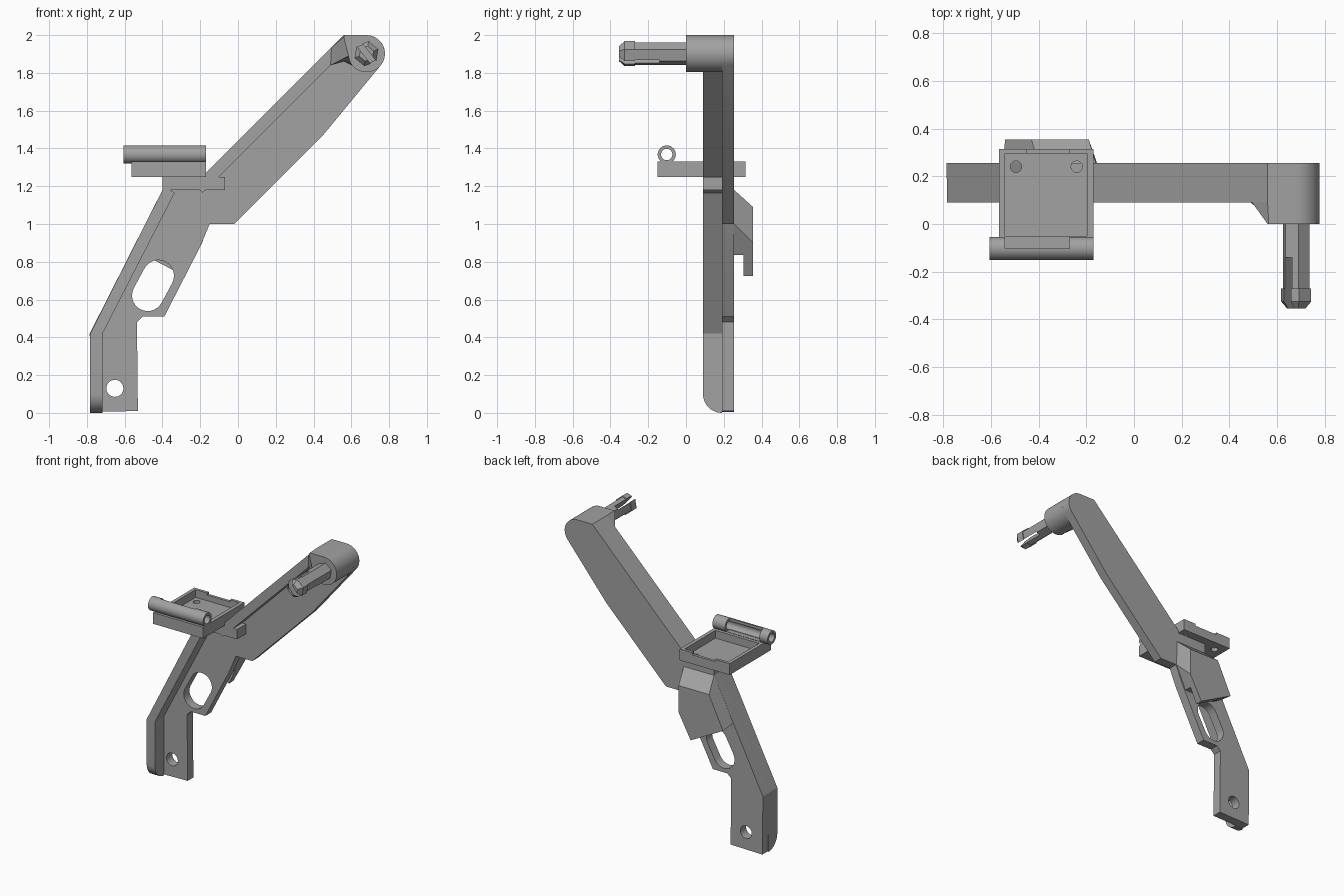
import bpy, bmesh, math
from mathutils import Vector

if "Cube" in bpy.data.objects:
    bpy.data.objects.remove(bpy.data.objects["Cube"])

grey = bpy.data.materials.new("mid_grey")
grey.diffuse_color = (0.36, 0.36, 0.36, 1)
grey.use_nodes = True
grey.node_tree.nodes["Principled BSDF"].inputs["Base Color"].default_value = grey.diffuse_color


def prism(name, pts, a, b, axis='y', end_pts=None):
    """Extrude a profile along an axis from a to b, optionally lofting to end_pts.
    Profiles are (x, z) for y, (y, z) for x, (x, y) for z."""
    place = {'y': lambda p, d: (p[0], d, p[1]),
             'x': lambda p, d: (d, p[0], p[1]),
             'z': lambda p, d: (p[0], p[1], d)}[axis]
    bm = bmesh.new()
    lo = [bm.verts.new(place(p, a)) for p in pts]
    hi = [bm.verts.new(place(p, b)) for p in (end_pts or pts)]
    bm.faces.new(lo)
    bm.faces.new(hi[::-1])
    n = len(pts)
    for i in range(n):
        bm.faces.new((lo[i], hi[i], hi[(i + 1) % n], lo[(i + 1) % n]))
    bmesh.ops.recalc_face_normals(bm, faces=bm.faces)
    me = bpy.data.meshes.new(name)
    bm.to_mesh(me)
    bm.free()
    me.materials.append(grey)
    ob = bpy.data.objects.new(name, me)
    bpy.context.collection.objects.link(ob)
    return ob


def arc(cx, cy, r, start, end, n):
    return [(cx + r * math.cos(math.radians(start + (end - start) * i / n)),
             cy + r * math.sin(math.radians(start + (end - start) * i / n)))
            for i in range(n + 1)]


def circle(cx, cy, r, n=32):
    return arc(cx, cy, r, 0, 360, n)[:-1]


def rect(x0, y0, x1, y1):
    return [(x0, y0), (x1, y0), (x1, y1), (x0, y1)]


def select(ob):
    bpy.ops.object.select_all(action='DESELECT')
    ob.select_set(True)
    bpy.context.view_layer.objects.active = ob


def cut(ob, *cutters):
    for c in cutters:
        m = ob.modifiers.new("cut", 'BOOLEAN')
        m.operation, m.solver, m.object = 'DIFFERENCE', 'EXACT', c
        select(ob)
        bpy.ops.object.modifier_apply(modifier=m.name)
        bpy.data.objects.remove(c)


def smooth(ob):
    select(ob)
    bpy.ops.object.shade_smooth_by_angle(angle=math.radians(25))


HX, HZ, HR = 0.68, 1.902, 0.098      # centre and radius of the arm head

# Main plate: leg, grip and arm in one outline
plate = prism("arm_plate", [
    (-0.78, 0.005), (-0.53, 0.01), (-0.535, 0.48), (-0.505, 0.51), (-0.39, 0.51),
    (-0.2, 0.88), (-0.15, 1.0), (-0.02, 1.0), (0.45, 1.47)]
    + arc(HX, HZ, HR, -40, 90, 14)
    + [(0.56, 2.0), (-0.17, 1.27), (-0.17, 1.25), (-0.4, 1.25), (-0.4, 1.18),
       (-0.785, 0.42)], 0.19, 0.255)
slot = arc(-0.422, 0.726, 0.083, 152, -28, 14) + arc(-0.478, 0.622, 0.083, -28, -208, 14)
cut(plate, prism("slot_cutter", slot, 0.1, 0.3),
    prism("hole_cutter", circle(-0.652, 0.13, 0.045), 0.1, 0.3))
smooth(plate)

# Stiffening flange along the outer edge
leg = prism("leg_flange", [(0.19, 0.0), (0.19, 0.42), (0.09, 0.42)]
            + arc(0.19, 0.1, 0.1, 180, 270, 10)[:-1], -0.783, -0.717, 'x')
smooth(leg)
prism("grip_flange", [(-0.783, 0.42), (-0.717, 0.42), (-0.335, 1.165), (-0.36, 1.18),
                      (-0.4, 1.18)], 0.09, 0.19)
prism("tray_support", [(-0.4, 1.18), (-0.205, 1.18), (-0.188, 1.167), (-0.17, 1.18),
                       (-0.07, 1.18), (-0.07, 1.25), (-0.4, 1.25)], 0.09, 0.19)
prism("arm_flange", [(-0.17, 1.25), (-0.1, 1.25), (0.49, 1.84), (0.56, 1.9), (0.56, 2.0),
                     (-0.17, 1.27)], 0.09, 0.19)

# Round arm head with a tapered shoulder
round_part = arc(HX, HZ, HR, 90, -140, 26)
back = [(0.56, 2.0)] + round_part + [(0.56, 1.86), (0.49, 1.84), (0.495, 1.935)]
front = [(0.565, 2.0)] + round_part + [(0.592, 1.86), (0.585, 1.89), (0.56, 1.99)]
smooth(prism("arm_head", back, 0.09, 0.19))
smooth(prism("head_shoulder", front, 0.0, 0.09, end_pts=back))

# Split hexagonal peg with a barbed tip
def hexagon(r):
    return arc(HX, HZ, r, 20, 320, 5)

peg_parts = [prism("peg_shaft", hexagon(0.06), -0.28, 0.0),
             prism("peg_barb", hexagon(0.067), -0.325, -0.27),
             prism("peg_tip", hexagon(0.04), -0.355, -0.325, end_pts=hexagon(0.067))]
d, w = Vector((0.62, -0.78)) * 0.12, Vector((0.78, 0.62)) * 0.016
c = Vector((HX, HZ))
slit = [c - d - w, c + d - w, c + d + w, c - d + w]
for part in peg_parts:
    cut(part, prism("slit_cutter", slit, -0.4, -0.14))

# Tray with recessed floor, drilled holes and a notched back wall
tray = prism("tray", rect(-0.565, -0.15, -0.17, 0.315), 1.25, 1.33, 'z')
cut(tray, prism("pocket_cutter", rect(-0.54, -0.05, -0.197, 0.295), 1.275, 1.4, 'z'),
    prism("notch_cutter", rect(-0.45, 0.28, -0.27, 0.33), 1.315, 1.4, 'z'),
    *[prism("hole_cutter", circle(x, 0.24, 0.024, 20), 1.2, 1.4, 'z')
      for x in (-0.495, -0.24)])
smooth(tray)

# Hinge tube on the tray's front edge, opened on its inner side
tube = prism("hinge_tube", circle(-0.102, 1.368, 0.048), -0.605, -0.17, 'x')
cut(tube, prism("bore_cutter", circle(-0.102, 1.368, 0.03), -0.7, -0.1, 'x'),
    prism("opening_cutter", rect(-0.54, -0.102, -0.27, -0.02), 1.335, 1.5, 'z'))
smooth(tube)

# Chamfered hook block behind the grip
hook = prism("hook_block",
             [(-0.55, 0.88), (-0.4, 1.18), (-0.16, 1.18), (-0.155, 1.0), (-0.285, 0.725)],
             0.255, 0.355, end_pts=[(-0.54, 0.86), (-0.43, 1.09), (-0.19, 1.09),
                                    (-0.19, 0.9), (-0.285, 0.725)])
cut(hook, prism("groove_cutter", rect(0.2, 0.6, 0.305, 0.835), -0.7, 0.0, 'x'))
